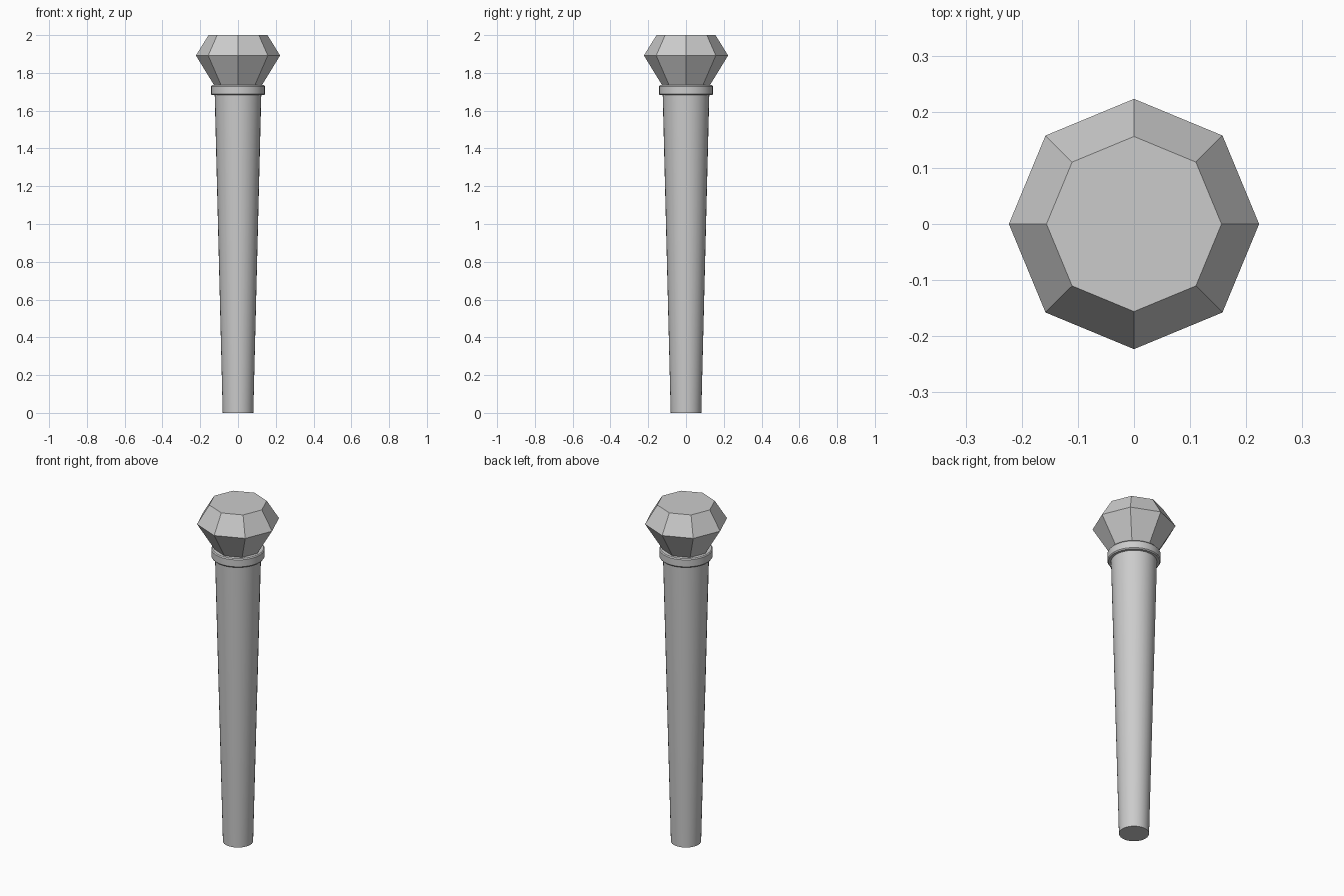
import bpy
import math
from mathutils import Vector

cube = bpy.data.objects.get("Cube")
if cube:
    bpy.data.objects.remove(cube, do_unlink=True)

grey = bpy.data.materials.new("plain_grey")
grey.use_nodes = True
colour = (0.6, 0.6, 0.6, 1.0)
grey.diffuse_color = colour
grey.node_tree.nodes["Principled BSDF"].inputs["Base Color"].default_value = colour


def lathe(name, profile, sides, closed=False, smooth=False):
    """Turn a bottom-to-top (radius, height) profile around z."""
    verts = []
    for r, z in profile:
        for k in range(sides):
            a = math.tau * k / sides
            verts.append(Vector((r * math.cos(a), r * math.sin(a), z)))
    rows = len(profile)
    faces = []
    for i in range(rows if closed else rows - 1):
        lo, hi = i * sides, (i + 1) % rows * sides
        for k in range(sides):
            n = (k + 1) % sides
            faces.append((lo + k, lo + n, hi + n, hi + k))
    if not closed:
        faces.append(tuple(reversed(range(sides))))
        faces.append(tuple(range((rows - 1) * sides, rows * sides)))
    mesh = bpy.data.meshes.new(name)
    mesh.from_pydata(verts, [], faces)
    mesh.materials.append(grey)
    obj = bpy.data.objects.new(name, mesh)
    bpy.context.collection.objects.link(obj)
    if smooth:
        bpy.ops.object.select_all(action="DESELECT")
        obj.select_set(True)
        bpy.context.view_layer.objects.active = obj
        bpy.ops.object.shade_smooth_by_angle(angle=math.radians(30))
    return obj


# Tapered shaft
lathe("shaft", [(0.081, 0), (0.124, 1.71)], 32, smooth=True)

# Collar band with softened outer rims
lathe("collar", [(0.115, 1.682), (0.138, 1.682), (0.143, 1.688),
                 (0.143, 1.729), (0.138, 1.735), (0.115, 1.735)],
      32, closed=True, smooth=True)

# Faceted eight-sided gem
lathe("gem", [(0.108, 1.705), (0.223, 1.892), (0.156, 2.0)], 8)
